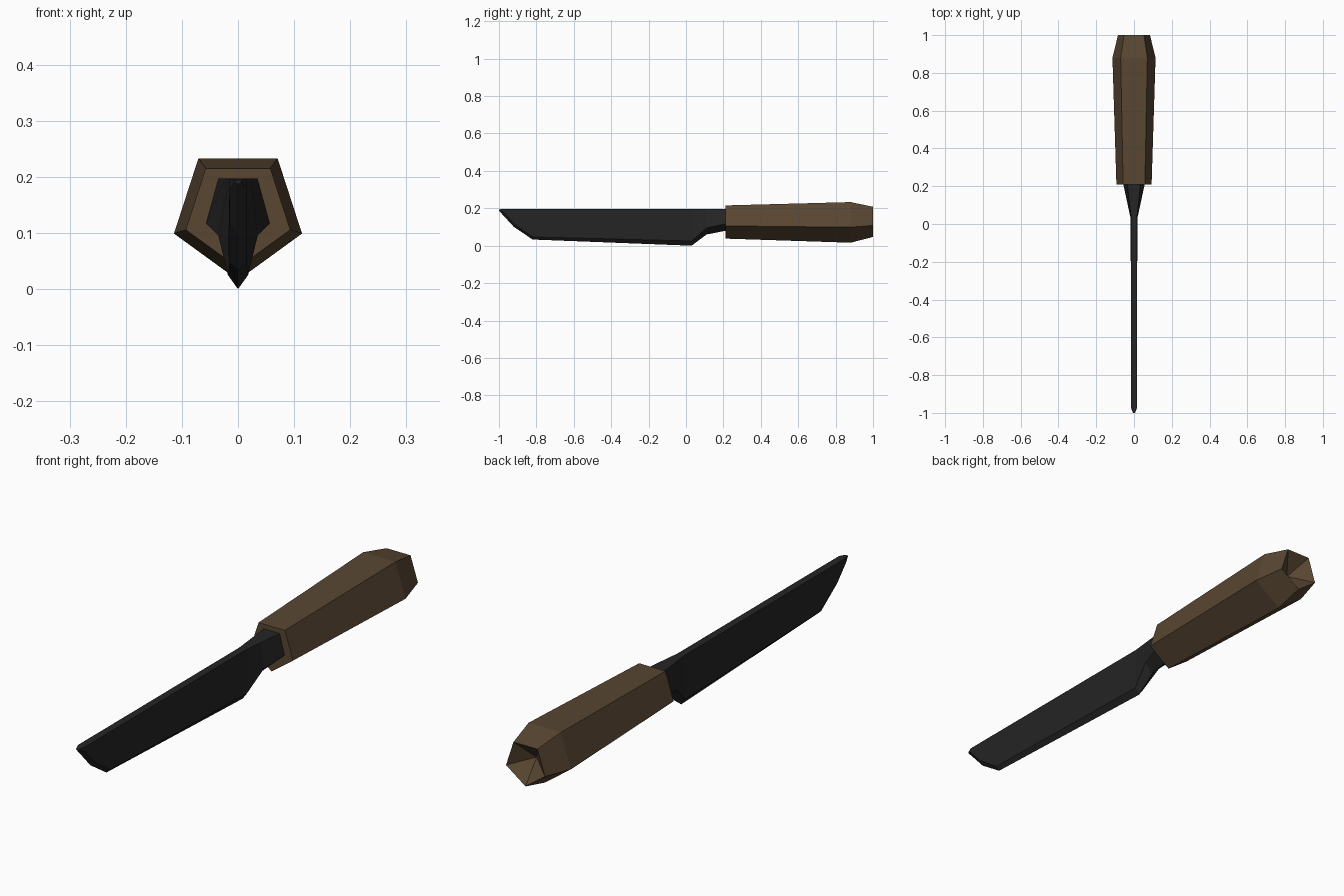
import bpy
import bmesh
from math import sin, cos, radians

cube = bpy.data.objects.get("Cube")
if cube:
    bpy.data.objects.remove(cube, do_unlink=True)


def make_material(name, rgb, roughness):
    mat = bpy.data.materials.new(name)
    mat.use_nodes = True
    mat.diffuse_color = (*rgb, 1)
    bsdf = mat.node_tree.nodes["Principled BSDF"]
    bsdf.inputs["Base Color"].default_value = (*rgb, 1)
    bsdf.inputs["Roughness"].default_value = roughness
    return mat


def loft(name, sections, mat, pit=None):
    """Skin five-sided rings; the back end is flat or sinks to a pit point."""
    bm = bmesh.new()
    rings = [[bm.verts.new(p) for p in ring] for ring in sections]
    for a, b in zip(rings, rings[1:]):
        for i in range(len(a)):
            j = (i + 1) % len(a)
            bm.faces.new((a[i], a[j], b[j], b[i]))
    bm.faces.new(rings[0])
    last = rings[-1]
    if pit:
        apex = bm.verts.new(pit)
        for i in range(len(last)):
            bm.faces.new((last[i], last[(i + 1) % len(last)], apex))
    else:
        bm.faces.new(last)
    bmesh.ops.recalc_face_normals(bm, faces=bm.faces)
    mesh = bpy.data.meshes.new(name)
    bm.to_mesh(mesh)
    bm.free()
    mesh.materials.append(mat)
    obj = bpy.data.objects.new(name, mesh)
    bpy.context.collection.objects.link(obj)
    return obj


def pentagon(y, radius, z):
    angles = [radians(-90 + 72 * i) for i in range(5)]
    return [(radius * cos(a), y, z + radius * sin(a)) for a in angles]


def blade_section(y, top_w, side_w, side_z, edge_z, top_z=0.197):
    return [(0, y, edge_z), (side_w, y, side_z), (top_w, y, top_z),
            (-top_w, y, top_z), (-side_w, y, side_z)]


brown = make_material("brown wood", (0.1, 0.062, 0.032), 0.8)
black = make_material("black steel", (0.018, 0.018, 0.018), 0.6)

# Handle: tapered pentagonal grip with a hollowed butt
axis_z = 0.136
loft("handle",
     [pentagon(y, r, axis_z) for y, r in ((0.21, 0.098), (0.88, 0.12), (1, 0.089))],
     brown, pit=(0, 0.93, axis_z))

# Blade: flat spine, bevelled edge, flaring into the bolster
loft("blade", [
    blade_section(-1, 0.006, 0.006, 0.191, 0.187, 0.194),
    blade_section(-0.975, 0.015, 0.015, 0.178, 0.16),
    blade_section(-0.92, 0.015, 0.015, 0.118, 0.1),
    blade_section(-0.82, 0.015, 0.015, 0.047, 0.033),
    blade_section(0.03, 0.015, 0.018, 0.025, 0),
    blade_section(0.11, 0.024, 0.035, 0.095, 0.06),
    blade_section(0.212, 0.035, 0.057, 0.117, 0.08),
], black)
